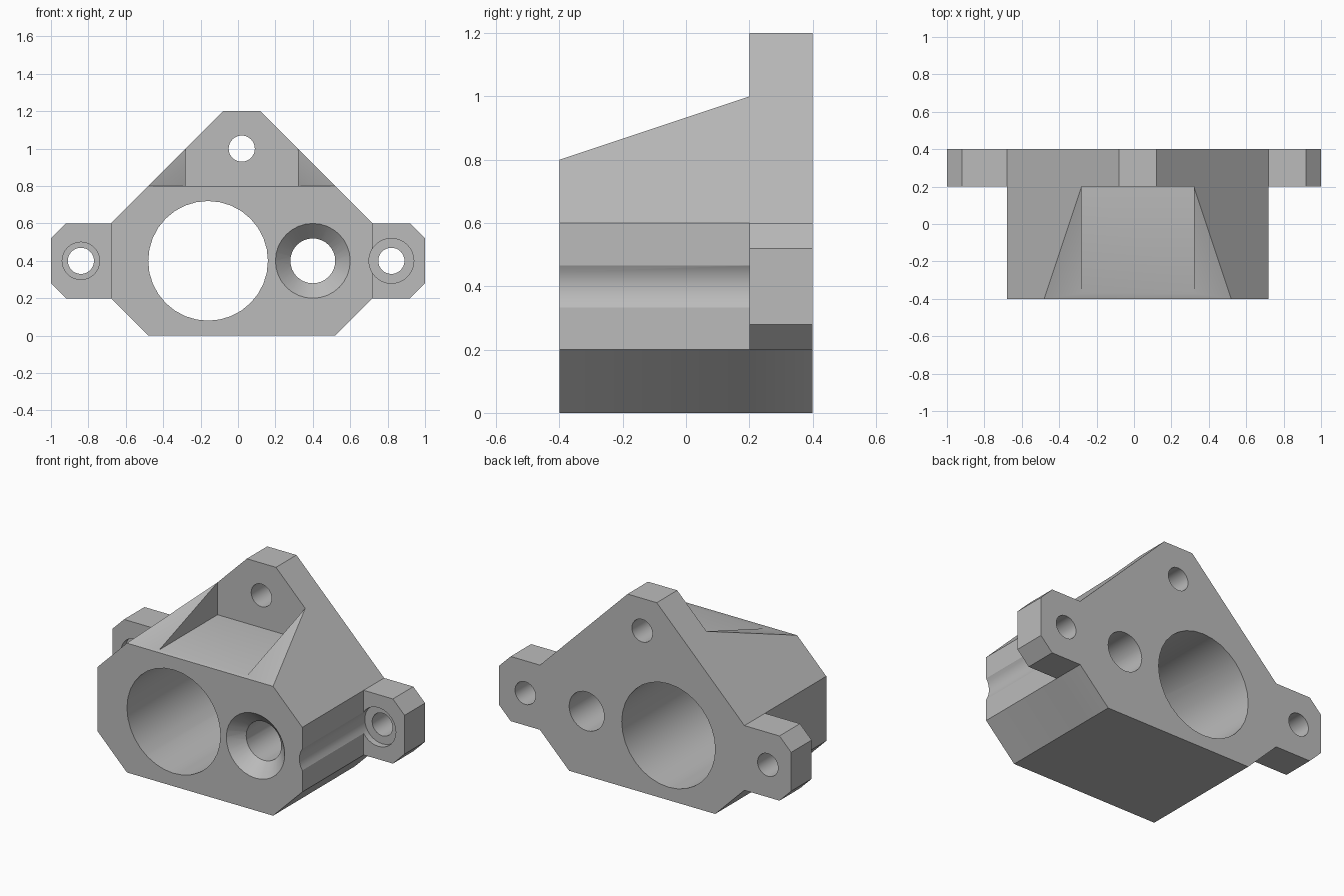
import bpy, bmesh, math
from mathutils import Matrix, Vector

if "Cube" in bpy.data.objects:
    bpy.data.objects.remove(bpy.data.objects["Cube"], do_unlink=True)

MID = 0.02            # symmetry line of the bracket
FRONT, STEP, BACK = -0.4, 0.2, 0.4

grey = bpy.data.materials.new("plain grey")
grey.use_nodes = True
colour = (0.5, 0.5, 0.5, 1)
grey.diffuse_color = colour
grey.node_tree.nodes["Principled BSDF"].inputs["Base Color"].default_value = colour


def finish(name, bm):
    bmesh.ops.recalc_face_normals(bm, faces=bm.faces)
    mesh = bpy.data.meshes.new(name)
    bm.to_mesh(mesh)
    bm.free()
    mesh.materials.append(grey)
    obj = bpy.data.objects.new(name, mesh)
    bpy.context.collection.objects.link(obj)
    return obj


def prism(name, profile, y0, y1):
    """Extrude an x-z profile along y."""
    bm = bmesh.new()
    face = bm.faces.new([bm.verts.new((x, y0, z)) for x, z in profile])
    out = bmesh.ops.extrude_face_region(bm, geom=[face])
    verts = [v for v in out["geom"] if isinstance(v, bmesh.types.BMVert)]
    bmesh.ops.translate(bm, verts=verts, vec=(0, y1 - y0, 0))
    return finish(name, bm)


def hull(name, points):
    bm = bmesh.new()
    for p in points:
        bm.verts.new(p)
    bmesh.ops.convex_hull(bm, input=bm.verts)
    bmesh.ops.dissolve_limit(bm, angle_limit=0.002, verts=bm.verts, edges=bm.edges)
    return finish(name, bm)


def bore(name, x, z, r0, y0, y1, r1=None, sides=32):
    """Round cutter along y, radius r0 at y0 and r1 at y1."""
    bm = bmesh.new()
    bmesh.ops.create_cone(bm, cap_ends=True, segments=sides, radius1=r0,
                          radius2=r0 if r1 is None else r1, depth=y1 - y0)
    turn = Matrix.Rotation(-math.pi / 2, 4, "X")
    place = Matrix.Translation(Vector((x, (y0 + y1) / 2, z)))
    bmesh.ops.transform(bm, matrix=place @ turn, verts=bm.verts)
    obj = finish(name, bm)
    obj.hide_render = True
    return obj


def combine(target, tool, operation):
    mod = target.modifiers.new(tool.name, "BOOLEAN")
    mod.operation, mod.solver, mod.object = operation, "EXACT", tool
    bpy.context.view_layer.objects.active = target
    bpy.ops.object.modifier_apply(modifier=mod.name)
    bpy.data.objects.remove(tool, do_unlink=True)


def mirrored(half):
    """Close a right-hand half profile around the symmetry line."""
    return [(MID + x, z) for x, z in half] + [(MID - x, z) for x, z in reversed(half)]


# Main block, full width with chamfered corners
bracket = prism("bracket_body", mirrored(
    [(0.5, 0), (0.7, 0.2), (0.7, 0.6), (0.5, 0.8)]), FRONT, STEP)

# Back plate with mounting ears and a peaked top
plate = prism("back_plate", [
    (-0.48, 0), (0.52, 0), (0.72, 0.2), (0.92, 0.2), (1, 0.28), (1, 0.52),
    (0.92, 0.6), (0.72, 0.6), (0.12, 1.2), (-0.08, 1.2), (-0.68, 0.6),
    (-0.92, 0.6), (-1, 0.52), (-1, 0.28), (-0.92, 0.2), (-0.68, 0.2)], STEP, BACK)
combine(bracket, plate, "UNION")

# Sloping gussets either side of the top pocket
for side, label in ((1, "left"), (-1, "right")):
    inner, outer = MID + side * 0.3, MID + side * 0.5
    gusset = hull(label + "_gusset", [
        (outer, FRONT, 0.8), (outer, STEP, 0.8), (inner, STEP, 0.8),
        (inner, STEP, 1.0), (inner, FRONT + 0.03, 0.8)])
    combine(bracket, gusset, "UNION")

# Bores, countersink and counterbores
cutters = [
    bore("main_bore", -0.16, 0.4, 0.32, -0.6, 0.6),
    bore("side_bore", 0.4, 0.4, 0.12, -0.6, 0.6),
    bore("countersink", 0.4, 0.4, 0.3, -0.5, -0.32, 0.12),
    bore("top_hole", MID, 1.0, 0.07, 0.1, 0.6),
    bore("right_ear_hole", -0.84, 0.4, 0.07, -0.6, 0.6),
    bore("left_ear_hole", 0.82, 0.4, 0.07, -0.6, 0.6),
    bore("right_counterbore", -0.84, 0.4, 0.1, -0.6, 0.24),
    bore("left_counterbore", 0.82, 0.4, 0.12, -0.6, 0.24),
]
for cutter in cutters:
    combine(bracket, cutter, "DIFFERENCE")

# Smooth bores, crisp edges
bpy.ops.object.select_all(action="DESELECT")
bracket.select_set(True)
bpy.context.view_layer.objects.active = bracket
bpy.ops.object.shade_smooth_by_angle(angle=math.radians(25))
